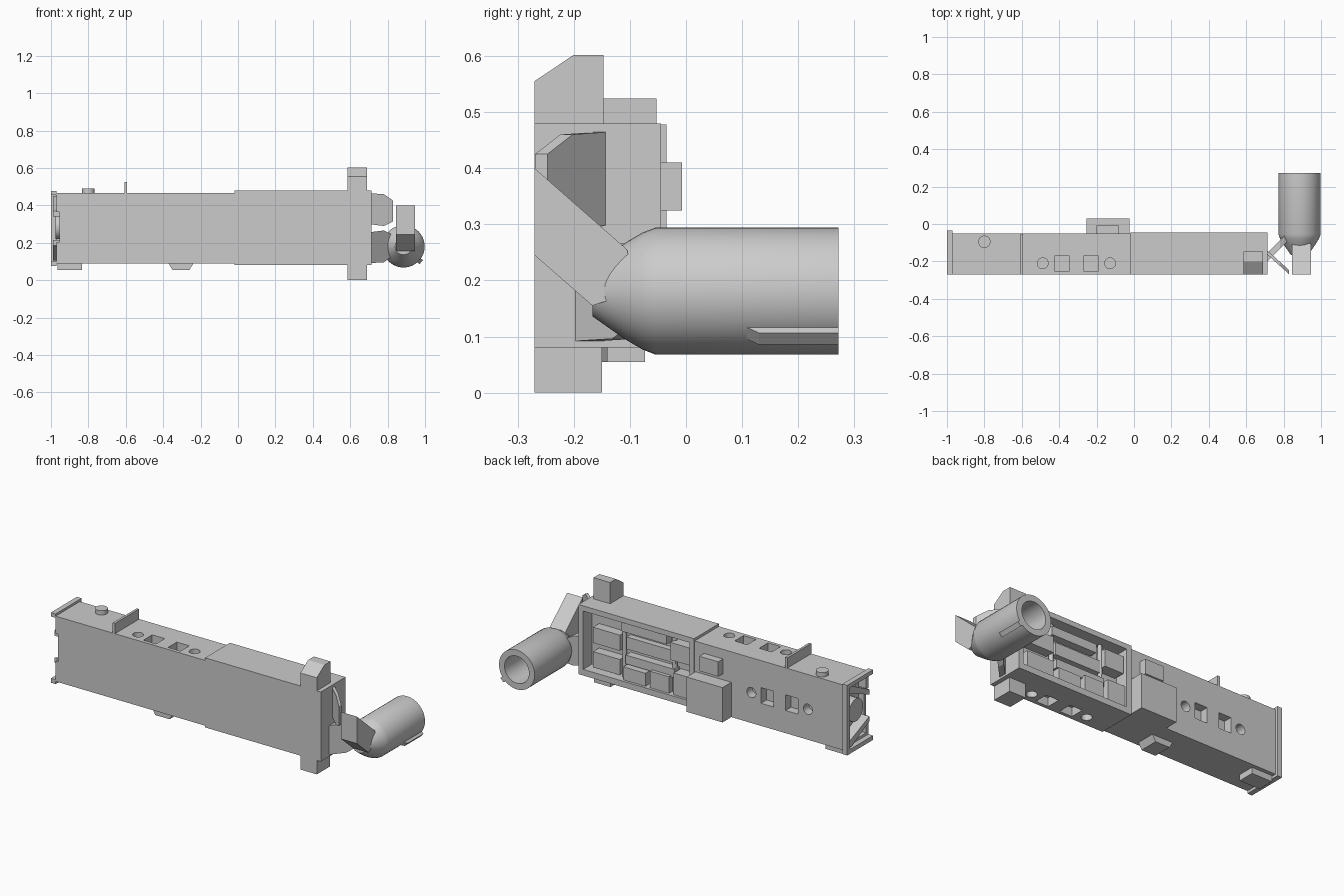
import bpy, bmesh, math
from mathutils import Matrix, Vector

if "Cube" in bpy.data.objects:
    bpy.data.objects.remove(bpy.data.objects["Cube"])

grey = bpy.data.materials.new("hull_grey")
grey.use_nodes = True
grey.diffuse_color = (0.6, 0.6, 0.6, 1)
grey.node_tree.nodes["Principled BSDF"].inputs["Base Color"].default_value = (0.6, 0.6, 0.6, 1)


def finish(name, bm):
    bmesh.ops.recalc_face_normals(bm, faces=bm.faces)
    mesh = bpy.data.meshes.new(name)
    bm.to_mesh(mesh)
    bm.free()
    mesh.materials.append(grey)
    ob = bpy.data.objects.new(name, mesh)
    bpy.context.collection.objects.link(ob)
    return ob


def add_box(bm, x, y, z):
    size = Matrix.Diagonal((x[1] - x[0], y[1] - y[0], z[1] - z[0], 1))
    mid = Vector((sum(x) / 2, sum(y) / 2, sum(z) / 2))
    bmesh.ops.create_cube(bm, size=1, matrix=Matrix.Translation(mid) @ size)


def add_cyl(bm, centre, radius, depth, axis):
    turn = {"x": Matrix.Rotation(math.pi / 2, 4, "Y"), "y": Matrix.Rotation(math.pi / 2, 4, "X"),
            "z": Matrix.Identity(4)}[axis]
    bmesh.ops.create_cone(bm, cap_ends=True, segments=24, radius1=radius, radius2=radius,
                          depth=depth, matrix=Matrix.Translation(centre) @ turn)


def box(name, x, y, z):
    bm = bmesh.new()
    add_box(bm, x, y, z)
    return finish(name, bm)


def prism(name, points, place, lo, hi):
    """Extrude a 2D outline; place(u, v, w) maps it into space."""
    bm = bmesh.new()
    a = [bm.verts.new(place(u, v, lo)) for u, v in points]
    b = [bm.verts.new(place(u, v, hi)) for u, v in points]
    bm.faces.new(a)
    bm.faces.new(b[::-1])
    for i in range(len(a)):
        j = (i + 1) % len(a)
        bm.faces.new((a[i], b[i], b[j], a[j]))
    return finish(name, bm)


def along_x(u, v, w):
    return (w, u, v)


def along_y(u, v, w):
    return (u, w, v)


def smooth(ob):
    bpy.ops.object.select_all(action="DESELECT")
    ob.select_set(True)
    bpy.context.view_layer.objects.active = ob
    bpy.ops.object.shade_smooth_by_angle(angle=math.radians(35))


def cut(ob, bm):
    cutter = finish("cutter", bm)
    cutter.hide_render = True
    mod = ob.modifiers.new("cut", "BOOLEAN")
    mod.operation = "DIFFERENCE"
    mod.solver = "EXACT"
    mod.object = cutter
    bpy.context.view_layer.objects.active = ob
    bpy.ops.object.modifier_apply(modifier=mod.name)
    bpy.data.objects.remove(cutter)


def hole_row(bm, middle, other, axis):
    """Two square pockets between two round ones."""
    for side in (-1, 1):
        s, r = middle + side * 0.078, middle + side * 0.18
        if axis == "z":
            add_box(bm, (s - 0.04, s + 0.04), (-0.25, -0.17), (other - 0.05, other + 0.05))
            add_cyl(bm, (r, -0.21, other), 0.029, 0.1, axis)
        else:
            add_box(bm, (s - 0.04, s + 0.04), (-0.1, 0.0), (other - 0.045, other + 0.045))
            add_cyl(bm, (r, -0.05, other), 0.029, 0.1, axis)


# Narrow hull section with top, rear and end pockets
narrow = box("narrow_hull", (-0.97, -0.02), (-0.27, -0.05), (0.09, 0.465))
bm = bmesh.new()
hole_row(bm, -0.308, 0.465, "z")
hole_row(bm, -0.56, 0.265, "y")
add_box(bm, (-1.1, -0.92), (-0.25, -0.075), (0.115, 0.44))
cut(narrow, bm)
bm = bmesh.new()
add_box(bm, (-1.1, -0.955), (-0.3, -0.22), (0.205, 0.365))
cut(narrow, bm)

# Wide hull section with equipment bay and underside pockets
wide = box("wide_hull", (-0.02, 0.715), (-0.27, -0.045), (0.08, 0.48))
bm = bmesh.new()
add_box(bm, (0.01, 0.685), (-0.125, 0.0), (0.115, 0.45))
cut(wide, bm)
bm = bmesh.new()
hole_row(bm, 0.315, 0.08, "z")
cut(wide, bm)

# Equipment blocks in the bay: x range, z range, rear y
bay = [((0.47, 0.64), (0.27, 0.36), -0.07), ((0.47, 0.64), (0.13, 0.22), -0.07),
       ((0.18, 0.47), (0.38, 0.43), -0.08), ((0.02, 0.14), (0.31, 0.41), -0.06),
       ((0.13, 0.44), (0.28, 0.35), -0.09), ((0.13, 0.44), (0.2, 0.25), -0.08),
       ((0.3, 0.44), (0.115, 0.19), -0.06), ((0.15, 0.27), (0.115, 0.21), -0.06),
       ((0.01, 0.12), (0.115, 0.24), -0.06)]
for i, (x, z, y) in enumerate(bay):
    box(f"bay_block_{i + 1}", x, (-0.13, y), z)
for x in (0.46, 0.14):
    bm = bmesh.new()
    add_cyl(bm, (x, -0.1, 0.28), 0.012, 0.33, "z")
    smooth(finish("bay_pipe", bm))

# End frame, cross braces and round fitting
box("end_rim_top", (-1, -0.97), (-0.27, -0.035), (0.455, 0.478))
box("end_rim_bottom", (-1, -0.97), (-0.27, -0.035), (0.075, 0.1))
box("end_rim_rear", (-1, -0.97), (-0.06, -0.035), (0.08, 0.475))
for name, z0, z1 in (("upper_end_brace", 0.45, 0.34), ("lower_end_brace", 0.105, 0.215)):
    t = 0.03 if z1 > z0 else -0.03
    prism(name, [(-0.25, z1), (-0.25, z1 - t), (-0.09, z0), (-0.06, z0), (-0.06, z0 + t)],
          along_x, -0.99, -0.93)
bm = bmesh.new()
add_cyl(bm, (-0.94, -0.15, 0.285), 0.065, 0.07, "x")
smooth(finish("end_fitting", bm))

# Rear boxes, top fittings and underside feet
box("rear_large_box", (-0.253, -0.025), (-0.06, 0.03), (0.09, 0.29))
box("rear_small_box", (-0.2, -0.08), (-0.06, -0.007), (0.325, 0.41))
box("top_fin", (-0.607, -0.593), (-0.27, -0.053), (0.46, 0.524))
bm = bmesh.new()
add_cyl(bm, (-0.8, -0.095, 0.475), 0.033, 0.03, "z")
smooth(finish("top_button", bm))
box("underside_block", (-0.965, -0.835), (-0.17, -0.073), (0.055, 0.1))
prism("underside_foot", [(-0.375, 0.095), (-0.35, 0.055), (-0.26, 0.055), (-0.235, 0.095)],
      along_y, -0.25, -0.14)

# Clamps above and below
prism("upper_clamp", [(-0.27, 0.47), (-0.27, 0.555), (-0.2, 0.602), (-0.147, 0.602), (-0.147, 0.47)],
      along_x, 0.585, 0.69)
box("lower_clamp", (0.585, 0.69), (-0.27, -0.15), (0, 0.09))

# Crossed bracket plates at the joint
t = 0.022
bracket = [(0.7, 0.465), (0.78, 0.46), (0.83, 0.425), (0.83, 0.315), (0.78, 0.29), (0.7, 0.3)]
prism("upper_bracket", bracket, lambda u, v, w: (u, -0.13 - (u - 0.7) * 0.9 + w, v), -t, 0)
lower = [(u, 0.556 - v) for u, v in bracket]
prism("lower_bracket", lower, lambda u, v, w: (u, -0.19 + (u - 0.7) + w, v), -t, t)

# Slanted arm holding the tube
prism("slanted_arm", [(-0.27, 0.245), (-0.27, 0.4), (-0.105, 0.255), (-0.09, 0.18), (-0.167, 0.155)],
      along_x, 0.845, 0.945)

# Hollow tube with tapered nose, spun around its axis
profile = [(0, -0.167), (0.045, -0.167), (0.085, -0.11), (0.104, -0.078), (0.113, -0.055),
           (0.113, 0.272), (0.078, 0.272), (0.078, 0.05), (0, 0.05)]
bm = bmesh.new()
axis = Vector((0.885, 0, 0.181))
verts = [bm.verts.new(axis + Vector((r, y, 0))) for r, y in profile]
edges = [bm.edges.new(pair) for pair in zip(verts, verts[1:])]
bmesh.ops.spin(bm, geom=verts + edges, cent=axis, axis=(0, 1, 0), angle=math.tau, steps=40)
bmesh.ops.remove_doubles(bm, verts=bm.verts, dist=0.0005)
smooth(finish("tube", bm))

# Pointed rib along the tube
c, s = math.cos(math.radians(-42)), math.sin(math.radians(-42))
prism("tube_rib", [(0.1, 0.09), (0.127, 0.13), (0.127, 0.272), (0.1, 0.272)],
      lambda u, v, w: (axis.x + u * c - w * s, v, axis.z + u * s + w * c), -0.014, 0.014)
